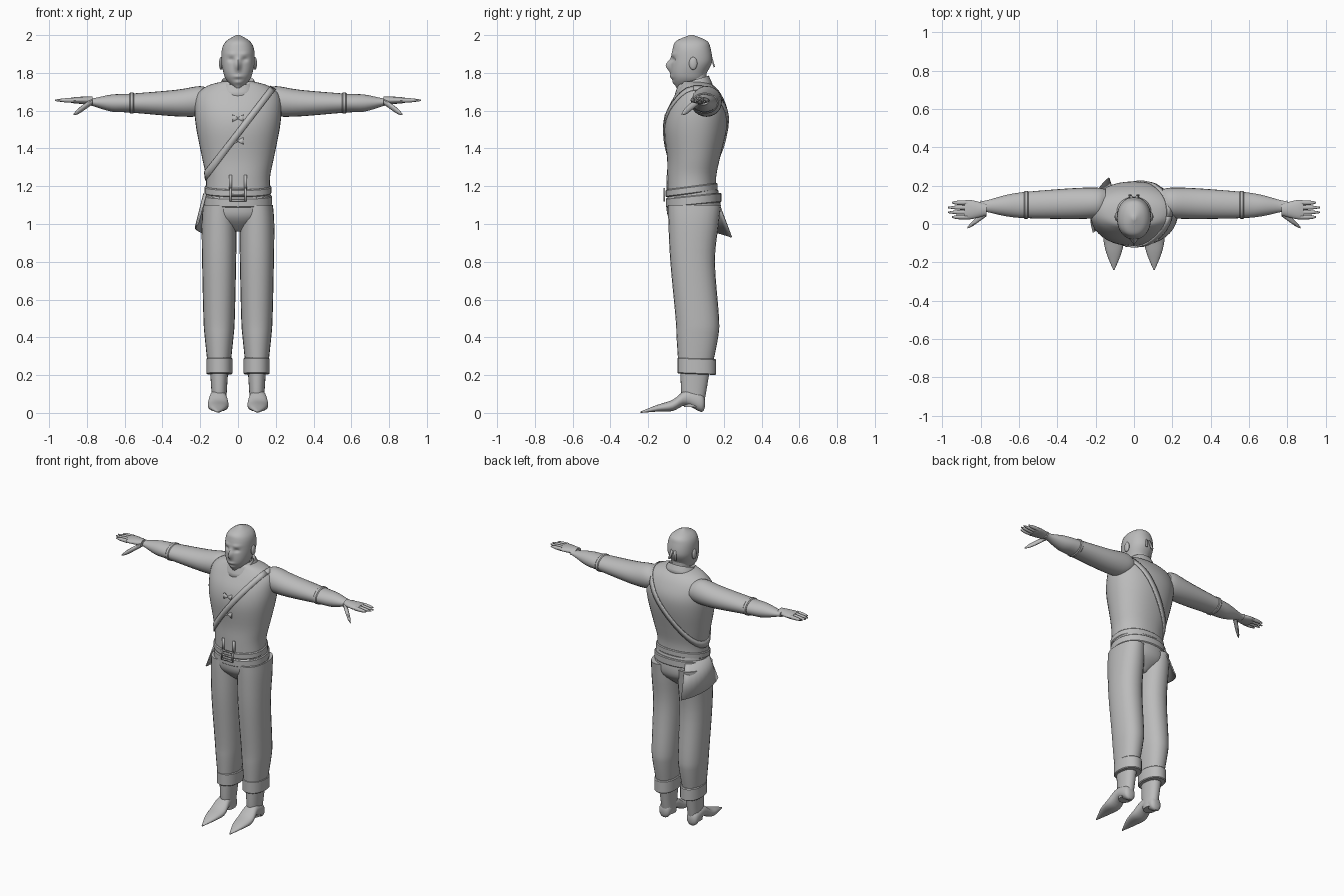
import bpy, bmesh, math
from mathutils import Vector
from mathutils.bvhtree import BVHTree

if "Cube" in bpy.data.objects:
    bpy.data.objects.remove(bpy.data.objects["Cube"])

grey = bpy.data.materials.new("plain grey")
grey.use_nodes = True
shade = (.5, .5, .5, 1)
grey.diffuse_color = shade
grey.node_tree.nodes["Principled BSDF"].inputs["Base Color"].default_value = shade


def finish(name, mesh_builder, thickness=0):
    """Turn a bmesh into a smooth-shaded object, optionally thickened."""
    bmesh.ops.recalc_face_normals(mesh_builder, faces=mesh_builder.faces)
    mesh = bpy.data.meshes.new(name)
    mesh_builder.to_mesh(mesh)
    mesh_builder.free()
    mesh.materials.append(grey)
    part = bpy.data.objects.new(name, mesh)
    bpy.context.collection.objects.link(part)
    if thickness:
        modifier = part.modifiers.new("thickness", 'SOLIDIFY')
        modifier.thickness = thickness
        modifier.offset = 0
    for other in bpy.context.selected_objects:
        other.select_set(False)
    bpy.context.view_layer.objects.active = part
    part.select_set(True)
    bpy.ops.object.shade_smooth_by_angle(angle=math.radians(40))
    return part


def spline(before, start, end, after, t):
    """Catmull-Rom value between start and end."""
    slope_in, slope_out = (end - before) / 2, (after - start) / 2
    bend = t * t * (3 - 2 * t)
    return (start + (end - start) * bend + slope_in * t * (1 - t) ** 2
            - slope_out * t * t * (1 - t))


def smooth_rows(rows, steps):
    """Blend each pair of neighbouring sections into finer steps."""
    padded = [rows[0], *rows, rows[-1]]
    fine = []
    for i in range(len(rows) - 1):
        for k in range(steps):
            fine.append([spline(*values, k / steps) for values in zip(*padded[i:i + 4])])
    return fine + [rows[-1]]


def loft(name, rows, axis='z', centre=(0, 0), sides=24, steps=4, power=2.2,
         mirror=1, caps=True, warp=None, thickness=0):
    """Rounded sections along an axis: position, two half sizes, optional shift of the second."""
    builder = bmesh.new()
    rings = []
    rows = [row if len(row) == 4 else (*row, 0) for row in rows]
    for position, half_a, half_b, shift in smooth_rows(rows, steps):
        ring = []
        for k in range(sides):
            angle = math.tau * k / sides
            c, s = math.cos(angle), math.sin(angle)
            a = centre[0] + half_a * math.copysign(abs(c) ** (2 / power), c)
            b = centre[1] + shift + half_b * math.copysign(abs(s) ** (2 / power), s)
            point = Vector({'z': (a, b, position), 'x': (position, a, b), 'y': (a, position, b)}[axis])
            if warp:
                point = warp(point)
            point.x *= mirror
            ring.append(builder.verts.new(point))
        rings.append(ring)
    for lower, upper in zip(rings, rings[1:]):
        for k in range(sides):
            builder.faces.new((lower[k - 1], lower[k], upper[k], upper[k - 1]))
    if caps:
        builder.faces.new(rings[0])
        builder.faces.new(rings[-1])
    return finish(name, builder, thickness)


def band(name, low, high, half_a, half_b, lip=.005, **options):
    """Short loft with a small bevelled lip at both ends."""
    rows = [(low, half_a - lip, half_b - lip), (low + lip, half_a, half_b),
            (high - lip, half_a, half_b), (high, half_a - lip, half_b - lip)]
    return loft(name, rows, steps=1, **options)


def sheet(name, top, bottom, thickness=.008):
    """Thin strip of quads between two rows of points."""
    builder = bmesh.new()
    upper, lower = [[builder.verts.new(p) for p in row] for row in (top, bottom)]
    for i in range(len(upper) - 1):
        builder.faces.new((upper[i], upper[i + 1], lower[i + 1], lower[i]))
    return finish(name, builder, thickness)


def plate(name, left, right, low, high, y):
    """Upright rectangular plate facing the front."""
    return sheet(name, [(left, y, high), (right, y, high)], [(left, y, low), (right, y, low)])


def lean(source, pivot, y=0, z=0):
    """Shear along y and z in proportion to one coordinate."""
    return lambda p: p + Vector((0, y, z)) * (p[source] - pivot)


# Face features are soft bumps: x, z, width, height, depth
nose, lips, chin = (0, 1.84, .014, .03, .028), (0, 1.78, .025, .01, .008), (0, 1.75, .02, .01, .006)
socket, brow = (.035, 1.87, .016, .01, -.012), (.035, 1.9, .025, .01, .006)


def sculpt_face(point):
    if point.y < 0:
        for x, z, width, height, depth in (nose, lips, chin, socket, brow):
            across, up = (abs(point.x) - x) / width, (point.z - z) / height
            point.y -= depth * math.exp(-across ** 2 - up ** 2)
    return point


# Head and neck
loft("head", [(1.72, .02, .04, -.04), (1.76, .06, .08, -.02), (1.8, .077, .095, -.015), (1.86, .088, .108),
              (1.93, .084, .1), (1.97, .06, .08), (2, .01, .01)],
     centre=(0, .03), sides=64, steps=10, warp=sculpt_face)
loft("neck", [(1.66, .08, .08), (1.72, .06, .06), (1.82, .06, .06)], centre=(0, .05))

# Torso, seat, belt and collar
middle = (0, .04)
torso = loft("vest", [(1.15, .17, .13, -.01), (1.25, .17, .13, -.01), (1.35, .19, .14), (1.5, .22, .165, .01),
                      (1.6, .23, .16, .02), (1.68, .22, .125, .025), (1.73, .165, .09, .02), (1.755, .08, .06)],
             centre=middle, sides=40)
loft("trouser_seat", [(.96, .03, .06), (1.03, .16, .13), (1.1, .177, .143), (1.18, .17, .13)],
     centre=middle, sides=40)
band("belt", 1.16, 1.2, .177, .138, centre=(0, .03), sides=40, warp=lean(1, .03, z=.13))
band("waistband", 1.1, 1.15, .18, .147, centre=middle, sides=40, warp=lean(1, .03, z=.1))
loft("collar", [(1.7, .108, .1), (1.76, .083, .08), (1.74, .075, .073)], centre=middle, sides=32,
     steps=2, caps=False, warp=lean(1, .05, z=.3), thickness=.008)

# Strap hugging the chest from left shoulder to right hip
tree = BVHTree.FromPolygons([v.co for v in torso.data.vertices],
                            [p.vertices for p in torso.data.polygons])
along = Vector((1, 0, 1.3)).normalized()
across = Vector((-along.z, 0, along.x))
strap_edges = []
for offset in (-.017, .017):
    start = Vector((0, .04, 1.48)) + across * offset
    edge = []
    for k in range(49):
        angle = math.tau * k / 48
        ray = along * math.cos(angle) + Vector((0, math.sin(angle), 0))
        edge.append(tree.ray_cast(start, ray)[0] + ray * .004)
    strap_edges.append(edge)
sheet("shoulder_strap", *strap_edges)

# Front ties, tabs and buckle
for z in (1.56, 1.44):
    y = tree.ray_cast(Vector((0, -1, z)), Vector((0, 1, 0)))[0].y
    for x in (-.03, .03):
        sheet("vest_tie", [(0, y, z + .004), (x, y, z + .02)], [(0, y, z - .004), (x, y, z - .02)])
for x in (-.04, .04):
    plate("vest_tab", x - .008, x + .008, 1.18, 1.26, -.1)
    plate("buckle_side", x - .005, x + .005, 1.12, 1.19, -.115)
for z in (1.12, 1.15, 1.18):
    plate("buckle_bar", -.04, .04, z, z + .01, -.115)

# Cloth flaring out from the right hip
cloth_top, cloth_bottom = [], []
for k in range(9):
    t = k / 8
    angle = math.radians(125 + 75 * t)
    c, s = math.cos(angle), math.sin(angle)
    cloth_top.append((.18 * c, .04 + .14 * s, 1.16))
    cloth_bottom.append((.225 * c, .04 + .245 * s, .93 + .07 * t))
sheet("hip_cloth", cloth_top, cloth_bottom)

# Knotted tails behind the head
for x in (-.015, .015):
    sheet("knot_tail", [(0, .13, 1.9), (x, .13, 1.9)], [(x, .15, 1.83), (x * 2, .15, 1.83)])

for side, label in ((1, "left_"), (-1, "right_")):
    # Ear
    builder = bmesh.new()
    bmesh.ops.create_uvsphere(builder, u_segments=14, v_segments=10, radius=1)
    bmesh.ops.scale(builder, vec=(.011, .022, .034), verts=builder.verts)
    bmesh.ops.translate(builder, vec=(side * .09, .038, 1.85), verts=builder.verts)
    finish(label + "ear", builder)

    # Arm with rolled sleeve end
    arm = dict(axis='x', power=2, mirror=side)
    loft(label + "arm", [(.15, .07, .06, .01), (.2, .08, .08, .01), (.33, .08, .07), (.57, .068, .05),
                         (.67, .055, .045), (.77, .03, .02, .005), (.8, .03, .02, .01)],
         centre=(.11, 1.64), warp=lean(0, .2, y=-.03), **arm)
    band(label + "sleeve_end", .55, .575, .073, .056, centre=(.1, 1.64), **arm)

    # Hand
    loft(label + "palm", [(.77, .03, .02), (.85, .05, .018), (.885, .048, .013)], centre=(.075, 1.655), **arm)
    for i in range(4):
        tip = .98 - .02 * abs(i - 1.5)
        loft(label + "finger", [(.87, .012, .013), (.92, .011, .011), (tip, .004, .004)],
             centre=(.036 + .025 * i, 1.655), sides=10, **arm)
    loft(label + "thumb", [(.77, .02, .016), (.84, .014, .016), (.87, .004, .004)],
         centre=(.06, 1.65), sides=12, warp=lean(0, .77, y=-.8, z=-.7), **arm)

    # Trouser leg and turned-up cuff
    loft(label + "trouser_leg", [(.25, .06, .09), (.4, .076, .11, .01), (.5, .083, .115, .01), (.8, .09, .118, -.015),
                                 (1, .092, .133, -.01), (1.1, .085, .14, -.005)],
         centre=(.1, .05), mirror=side)
    band(label + "cuff", .205, .29, .07, .102, centre=(.098, .057), mirror=side, warp=lean(1, .05, z=-.04))

    # Boot shaft and pointed foot
    loft(label + "boot_shaft", [(.03, .04, .05), (.1, .04, .065), (.25, .05, .08, .01)],
         centre=(.1, .04), mirror=side)
    loft(label + "boot_foot", [(.1, .02, .02, .05), (.08, .04, .05, .055), (0, .045, .04, .08), (-.07, .055, .03, .04),
                               (-.15, .04, .018, .025), (-.24, .003, .004, .004)],
         axis='y', centre=(.105, 0), mirror=side)
